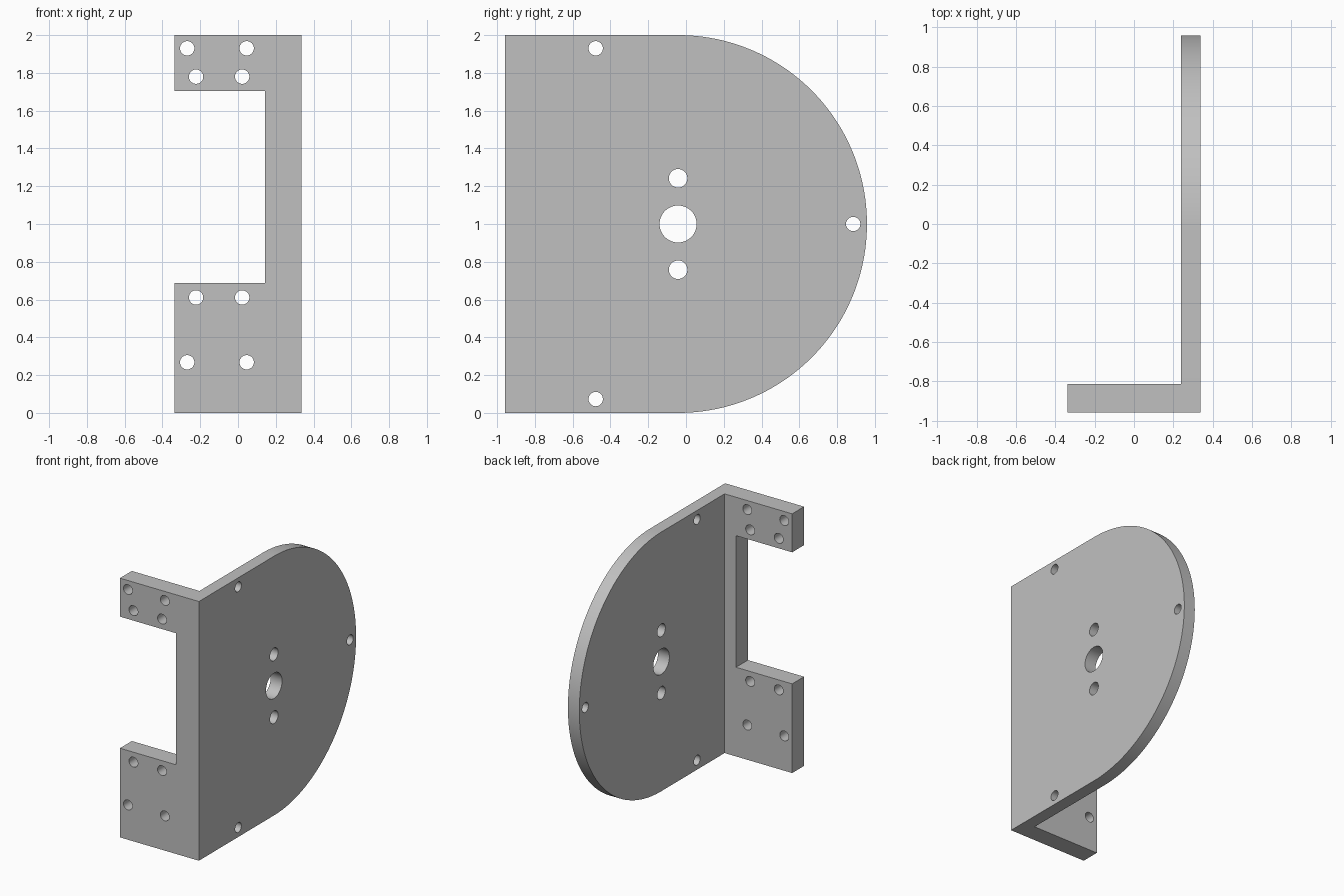
import bpy, bmesh, math
from mathutils import Matrix, Vector

if "Cube" in bpy.data.objects:
    bpy.data.objects.remove(bpy.data.objects["Cube"])

grey = bpy.data.materials.new("light grey metal")
grey.use_nodes = True
COLOUR = (0.53, 0.53, 0.53, 1)
grey.diffuse_color = COLOUR
grey.node_tree.nodes["Principled BSDF"].inputs["Base Color"].default_value = COLOUR


def finish(name, bm):
    bmesh.ops.recalc_face_normals(bm, faces=bm.faces)
    mesh = bpy.data.meshes.new(name)
    bm.to_mesh(mesh)
    bm.free()
    mesh.materials.append(grey)
    obj = bpy.data.objects.new(name, mesh)
    bpy.context.collection.objects.link(obj)
    return obj


def prism(name, points, push):
    """Extrude a closed outline along a vector."""
    bm = bmesh.new()
    face = bm.faces.new([bm.verts.new(p) for p in points])
    ext = bmesh.ops.extrude_face_region(bm, geom=[face])
    moved = [g for g in ext["geom"] if isinstance(g, bmesh.types.BMVert)]
    bmesh.ops.translate(bm, verts=moved, vec=Vector(push))
    return finish(name, bm)


def drill(bm, centre, radius, axis):
    turn = Matrix.Rotation(math.pi / 2, 4, "Y" if axis == "X" else "X")
    bmesh.ops.create_cone(bm, cap_ends=True, segments=48, radius1=radius, radius2=radius,
                          depth=0.4, matrix=Matrix.Translation(centre) @ turn)


def combine(target, tool, operation):
    mod = target.modifiers.new(operation.lower(), "BOOLEAN")
    mod.operation, mod.solver, mod.object = operation, "EXACT", tool
    bpy.context.view_layer.objects.active = target
    bpy.ops.object.modifier_apply(modifier=mod.name)
    bpy.data.objects.remove(tool)


IN, OUT = 0.24, 0.337      # faces of the side plate
FRONT, BACK = -0.958, -0.813   # faces of the front flange
MID = -0.042               # centre of the round end

# Side plate: square front edge, semicircular back edge
arc = [(IN, MID + math.cos(a), 1 + math.sin(a))
       for a in (math.pi * (i / 96 - 0.5) for i in range(97))]
bracket = prism("bracket", [(IN, FRONT, 2), (IN, FRONT, 0)] + arc, (OUT - IN, 0, 0))

# Front flange: C-shaped with a tall notch
outline = [(OUT, 0), (OUT, 2), (-OUT, 2), (-OUT, 1.703),
           (0.142, 1.703), (0.142, 0.688), (-OUT, 0.688), (-OUT, 0)]
flange = prism("flange", [(x, FRONT, z) for x, z in outline], (0, BACK - FRONT, 0))
combine(bracket, flange, "UNION")

# Screw holes in the flange, shaft and screw holes in the plate
bm = bmesh.new()
for z, xs in ((1.93, (-0.269, 0.046)), (1.78, (-0.222, 0.022)),
              (0.611, (-0.222, 0.022)), (0.268, (-0.269, 0.046))):
    for x in xs:
        drill(bm, (x, FRONT, z), 0.038, "Y")
for y, z, r in ((-0.478, 1.93, 0.038), (-0.478, 0.073, 0.038), (0.885, 1, 0.038),
                (MID, 1.242, 0.049), (MID, 0.758, 0.049), (MID, 1, 0.098)):
    drill(bm, (OUT, y, z), r, "X")
combine(bracket, finish("hole_cutters", bm), "DIFFERENCE")

# Smooth round walls, crisp edges
bpy.ops.object.select_all(action="DESELECT")
bracket.select_set(True)
bpy.context.view_layer.objects.active = bracket
bpy.ops.object.shade_smooth_by_angle(angle=math.radians(30))
